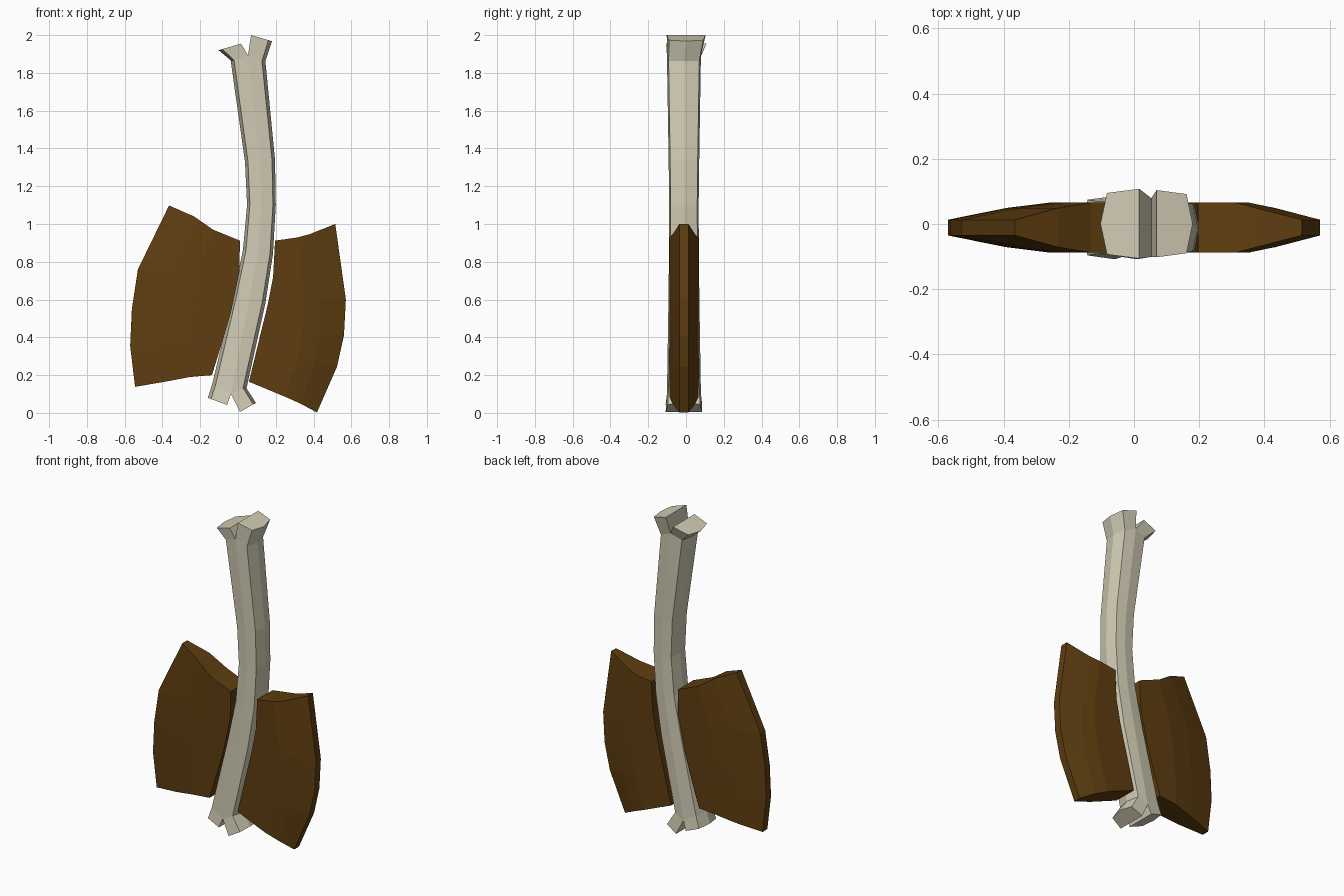
import bpy, bmesh
from mathutils import Vector

if "Cube" in bpy.data.objects:
    bpy.data.objects.remove(bpy.data.objects["Cube"])


def material(name, rgb):
    m = bpy.data.materials.new(name)
    m.diffuse_color = (*rgb, 1)
    m.use_nodes = True
    m.node_tree.nodes["Principled BSDF"].inputs["Base Color"].default_value = m.diffuse_color
    return m


BONE = material("pale bone", (0.64, 0.60, 0.455))
BROWN = material("dark brown", (0.112, 0.047, 0.005))
YC = -0.011  # depth centre of the axe


def finish(bm, name, mat):
    bmesh.ops.recalc_face_normals(bm, faces=bm.faces)
    me = bpy.data.meshes.new(name)
    bm.to_mesh(me)
    bm.free()
    me.materials.append(mat)
    ob = bpy.data.objects.new(name, me)
    bpy.context.collection.objects.link(ob)


def at(p, q, t):
    return Vector(p).lerp(Vector(q), t)


# Bone handle: eight-sided loft, forked into two knobs at each end
def bone():
    bm = bmesh.new()

    def vert(p, y):
        return bm.verts.new((p[0], y, p[1]))

    def ring(left, right, d, mid=None):
        shape = [(0, 0), (.1, -.9), (.5, -1), (.9, -.9), (1, 0), (.9, .9), (.5, 1), (.1, .9)]
        return [vert(mid if mid and t == .5 else at(left, right, t), YC + k * d)
                for t, k in shape]

    def knob(base, outer, inner, d, yc):
        tip = [vert(at(inner, outer, t), yc + k * d)
               for t, k in [(0, -1), (.83, -.88), (1, 0), (.83, .88), (0, 1)]]
        for i in range(5):
            j = (i + 1) % 5
            bm.faces.new((base[i], base[j], tip[j], tip[i]))
        bm.faces.new(tip)

    rings = [
        ring((-.137, .15), (.045, .13), .09, (-.037, .10)),
        ring((-.030, .60), (.145, .58), .082),
        ring((.026, .86), (.185, .84), .079),
        ring((.048, 1.10), (.200, 1.10), .078),
        ring((.037, 1.33), (.196, 1.34), .081),
        ring((-.039, 1.867), (.145, 1.862), .09, (.053, 1.893)),
    ]
    for a, b in zip(rings, rings[1:]):
        for i in range(8):
            j = (i + 1) % 8
            bm.faces.new((a[i], a[j], b[j], b[i]))
    left, right = (2, 1, 0, 7, 6), (2, 3, 4, 5, 6)
    for r, side, outer, inner, d, yc in [
        (rings[0], left, (-.160, .080), (-.058, .042), .097, YC),
        (rings[0], right, (.095, .053), (.010, .005), .097, YC),
        (rings[-1], left, (-.103, 1.92), (.016, 1.955), .107, .001),
        (rings[-1], right, (.180, 1.968), (.069, 2.0), .103, .001),
    ]:
        knob([r[i] for i in side], outer, inner, d, yc)
    finish(bm, "bone_handle", BONE)


# Axe blade: patch spanned by four outline curves, thinning to the cutting edge
def blade(name, bottom, top, inner, outer):
    bm = bmesh.new()
    us, half = (0, .55, .75, 1), (.077, .077, .06, .024)
    n = len(inner)

    def surf(i, j):
        u, v = us[i], j / (n - 1)
        return (at(bottom[i], top[i], v) + at(inner[j], outer[j], u)
                - at(at(bottom[0], bottom[3], u), at(top[0], top[3], u), v))

    sides = []
    for s in (-1, 1):
        grid = []
        for i in range(4):
            pts = [surf(i, j) for j in range(n)]
            grid.append([bm.verts.new((p.x, YC + s * half[i], p.y)) for p in pts])
        for i in range(3):
            for j in range(n - 1):
                bm.faces.new((grid[i][j], grid[i + 1][j], grid[i + 1][j + 1], grid[i][j + 1]))
        rim = ([c[0] for c in grid] + grid[3][1:]
               + [c[-1] for c in grid[2::-1]] + grid[0][-2:0:-1])
        sides.append(rim)
    f, b = sides
    for i in range(len(f)):
        j = (i + 1) % len(f)
        bm.faces.new((f[i], f[j], b[j], b[i]))
    finish(bm, name, BROWN)


bone()
blade("right_blade",
      bottom=[(.058, .165), (.25, .085), (.333, .048), (.418, .002)],
      top=[(.196, .912), (.310, .928), (.376, .945), (.515, 1.0)],
      inner=[(.058, .165), (.115, .40), (.158, .575), (.186, .72), (.196, .912)],
      outer=[(.418, .002), (.524, .244), (.561, .41), (.571, .60), (.515, 1.0)])
blade("left_blade",
      bottom=[(-.138, .2), (-.254, .19), (-.38, .166), (-.545, .138)],
      top=[(.010, .912), (-.132, .97), (-.233, 1.04), (-.365, 1.098)],
      inner=[(-.138, .2), (-.085, .37), (-.037, .535), (.008, .75), (.010, .912)],
      outer=[(-.545, .138), (-.571, .355), (-.562, .55), (-.53, .76), (-.365, 1.098)])
